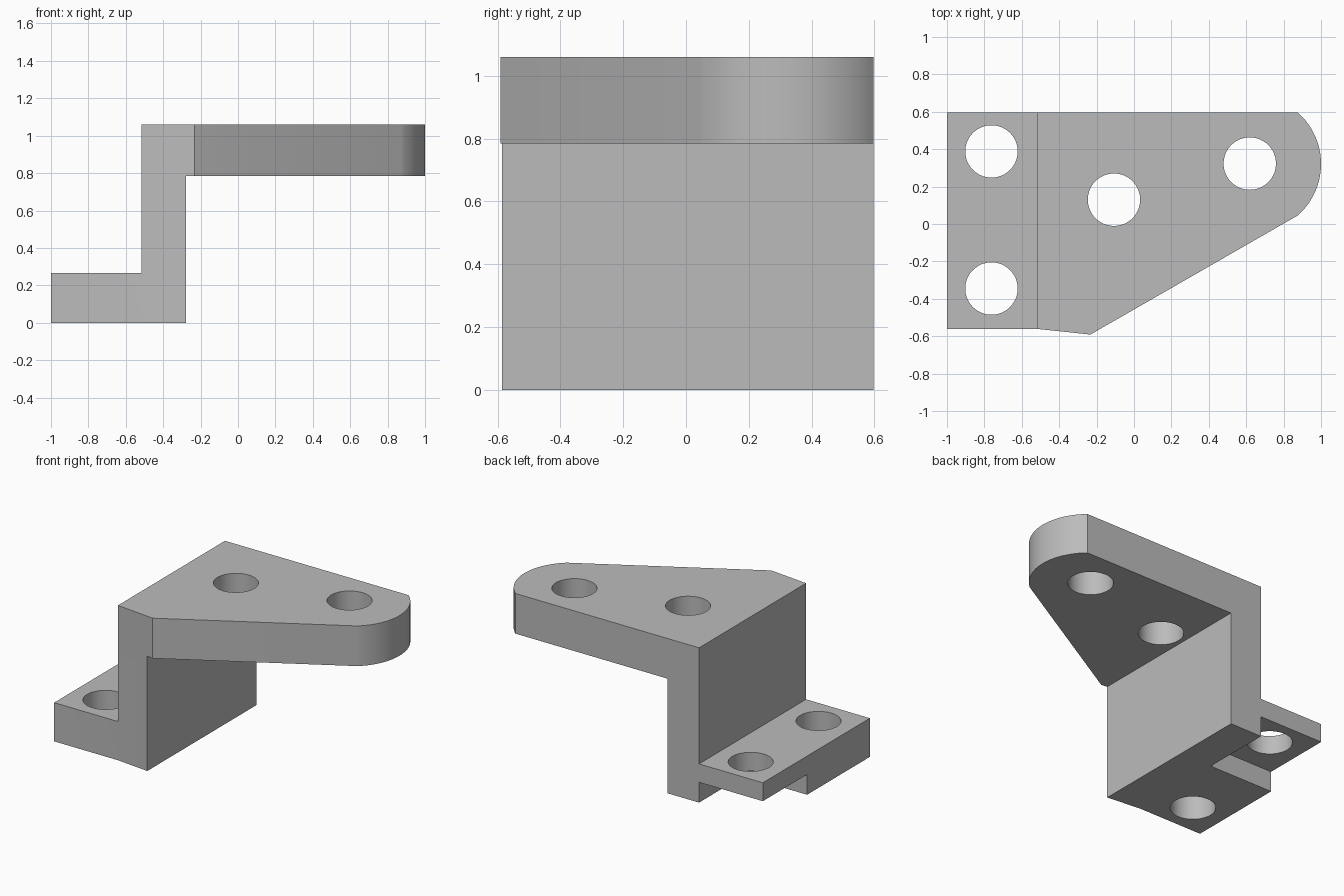
import bpy, bmesh
from math import sin, cos, radians
from mathutils import Vector

cube = bpy.data.objects.get("Cube")
if cube:
    bpy.data.objects.remove(cube, do_unlink=True)

grey = bpy.data.materials.new("plain grey")
grey.use_nodes = True
colour = (0.5, 0.5, 0.5, 1)
grey.diffuse_color = colour
grey.node_tree.nodes["Principled BSDF"].inputs["Base Color"].default_value = colour


def prism(name, points, offset):
    """Extrude a closed loop of 3D points along an offset."""
    bm = bmesh.new()
    face = bm.faces.new([bm.verts.new(p) for p in points])
    result = bmesh.ops.extrude_face_region(bm, geom=[face])
    moved = [v for v in result["geom"] if isinstance(v, bmesh.types.BMVert)]
    bmesh.ops.translate(bm, verts=moved, vec=Vector(offset))
    bmesh.ops.recalc_face_normals(bm, faces=bm.faces)
    mesh = bpy.data.meshes.new(name)
    bm.to_mesh(mesh)
    bm.free()
    mesh.materials.append(grey)
    obj = bpy.data.objects.new(name, mesh)
    bpy.context.collection.objects.link(obj)
    return obj


def arc(cx, cy, r, start, end, steps):
    angles = [radians(start + (end - start) * i / steps) for i in range(steps + 1)]
    return [(cx + r * cos(a), cy + r * sin(a)) for a in angles]


def combine(target, tool, operation):
    """Apply a boolean and discard the helper."""
    tool.hide_render = True
    mod = target.modifiers.new(operation, 'BOOLEAN')
    mod.operation = operation
    mod.solver = 'EXACT'
    mod.object = tool
    bpy.context.view_layer.objects.active = target
    bpy.ops.object.modifier_apply(modifier=mod.name)
    bpy.data.objects.remove(tool, do_unlink=True)


# Stepped side profile
side = [(-1, 0), (-0.277, 0), (-0.277, 0.785), (1.1, 0.785),
        (1.1, 1.06), (-0.517, 1.06), (-0.517, 0.265), (-1, 0.265)]
bracket = prism("stepped_bracket", [(x, -0.8, z) for x, z in side], (0, 1.6, 0))

# Plan outline with the rounded nose
plan = [(-1.1, 0.597), (-1.1, -0.561), (-0.517, -0.561), (-0.233, -0.591)]
plan += arc(0.634, 0.321, 0.366, -49, 49, 32)
plan[-1] = (plan[-1][0], 0.597)
outline = prism("outline", [(x, y, -0.2) for x, y in plan], (0, 0, 1.5))
combine(bracket, outline, 'INTERSECT')

# Recess under the rear of the base
recess = [(-1.1, 0.118), (-0.517, 0.118), (-0.517, 0.8), (-1.1, 0.8)]
combine(bracket, prism("recess", [(x, y, -0.1) for x, y in recess], (0, 0, 0.239)),
        'DIFFERENCE')

# Round through holes
for cx, cy in [(-0.762, 0.388), (-0.762, -0.345), (-0.107, 0.13), (0.619, 0.323)]:
    ring = arc(cx, cy, 0.14, 0, 360, 64)[:-1]
    combine(bracket, prism("hole", [(x, y, -0.1) for x, y in ring], (0, 0, 1.3)),
            'DIFFERENCE')

bpy.ops.object.select_all(action='DESELECT')
bracket.select_set(True)
bpy.context.view_layer.objects.active = bracket
bpy.ops.object.shade_smooth_by_angle(angle=radians(20))
